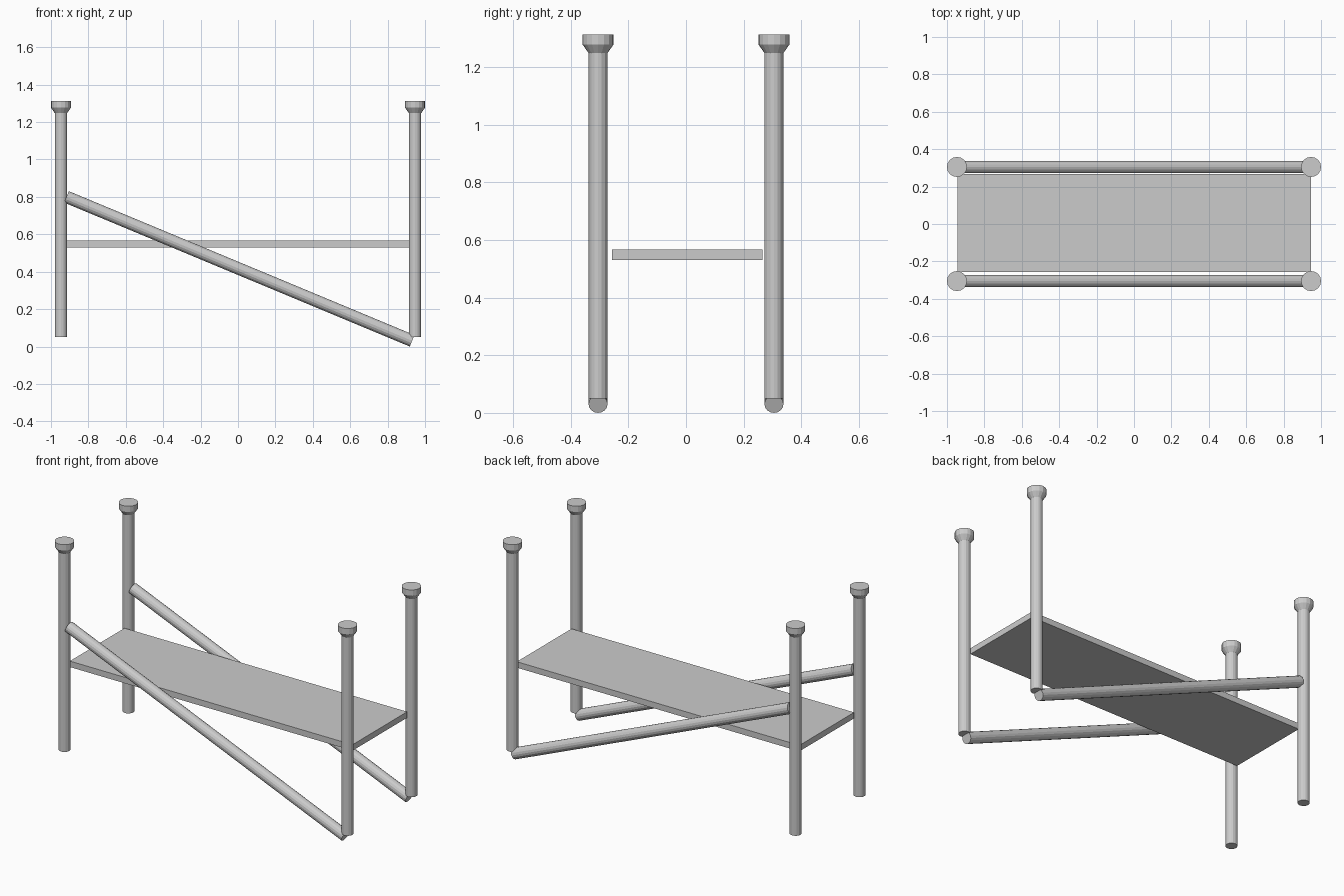
import bpy, bmesh
from mathutils import Vector

if "Cube" in bpy.data.objects:
    bpy.data.objects.remove(bpy.data.objects["Cube"])

SIDES = 16
PX, PY = 0.9465, 0.305   # post centres
R = 0.033                # tube radius
CAP_R = 0.0535


def make_object(name, bm):
    bmesh.ops.recalc_face_normals(bm, faces=bm.faces)
    mesh = bpy.data.meshes.new(name)
    bm.to_mesh(mesh)
    bm.free()
    obj = bpy.data.objects.new(name, mesh)
    bpy.context.collection.objects.link(obj)
    return obj


def tube(name, start, end, r1, r2):
    """Closed cylinder or cone running from start to end."""
    start, end = Vector(start), Vector(end)
    axis = end - start
    bm = bmesh.new()
    bmesh.ops.create_cone(bm, cap_ends=True, segments=SIDES,
                          radius1=r1, radius2=r2, depth=axis.length)
    obj = make_object(name, bm)
    obj.location = (start + end) / 2
    obj.rotation_mode = 'QUATERNION'
    obj.rotation_quaternion = Vector((0, 0, 1)).rotation_difference(axis)
    return obj


for y, side in ((-PY, "front"), (PY, "back")):
    for x, end in ((-PX, "left"), (PX, "right")):
        # Post with a flared collar and a disc cap
        tag = f"{side}_{end}"
        tube(f"{tag}_post", (x, y, 0.05), (x, y, 1.25), R, R)
        tube(f"{tag}_collar", (x, y, 1.248), (x, y, 1.277), R, CAP_R)
        tube(f"{tag}_cap", (x, y, 1.277), (x, y, 1.312), CAP_R, CAP_R)
    # Diagonal brace from the left post down to the right foot
    tube(f"{side}_brace", (-0.917, y, 0.80), (0.931, y, 0.0305), R, R)

# Flat shelf between the posts
bm = bmesh.new()
bmesh.ops.create_cube(bm, size=1)
bmesh.ops.scale(bm, vec=(1.89, 0.522, 0.036), verts=bm.verts)
shelf = make_object("shelf", bm)
shelf.location = (0, 0.005, 0.548)
